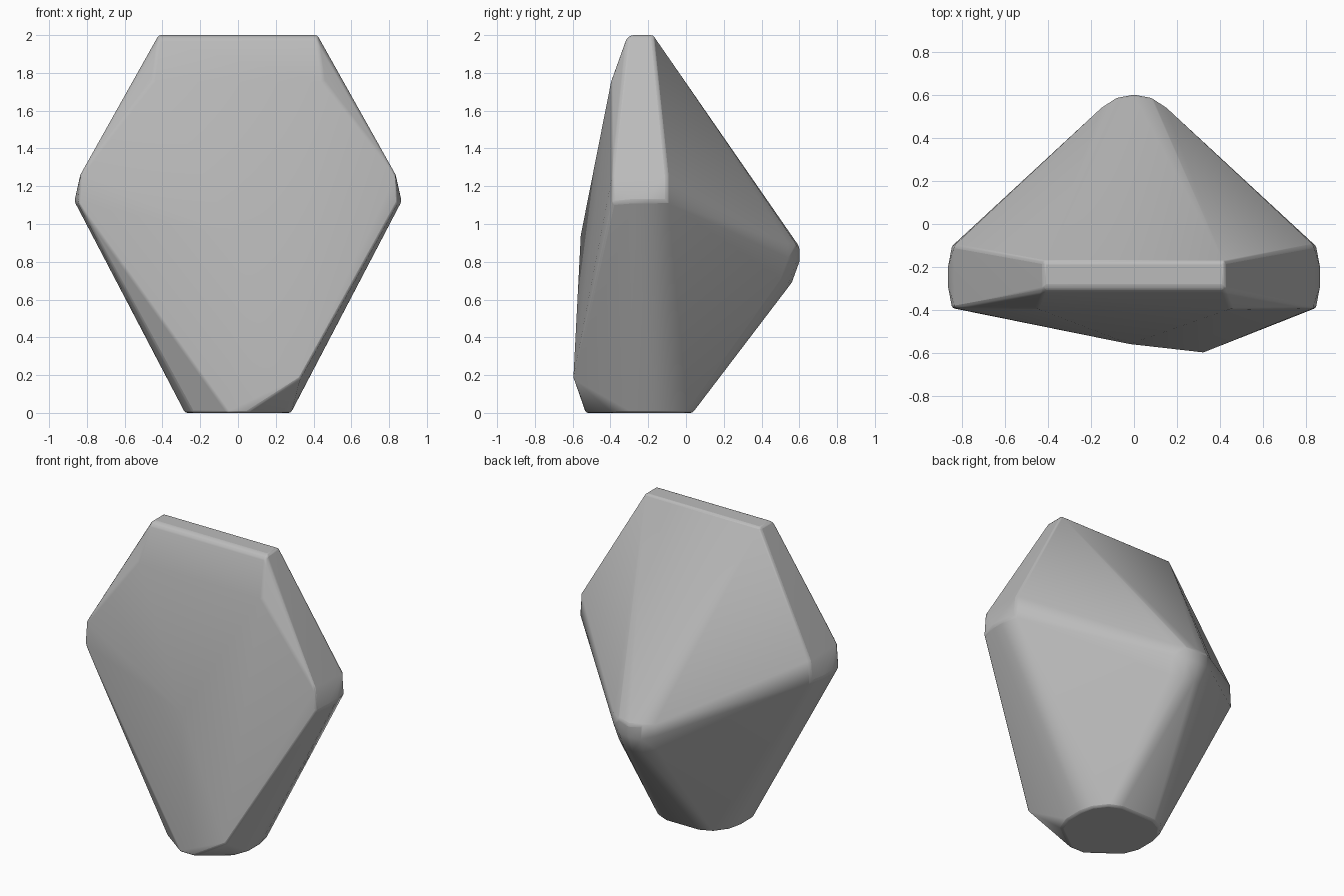
import bpy, bmesh
from math import radians

# Remove the default object
cube = bpy.data.objects.get("Cube")
if cube:
    bpy.data.objects.remove(cube, do_unlink=True)

# Stone colour
stone = bpy.data.materials.new("grey stone")
stone.use_nodes = True
GREY = (0.5, 0.5, 0.5, 1)
stone.diffuse_color = GREY
stone.node_tree.nodes["Principled BSDF"].inputs["Base Color"].default_value = GREY


def mirrored(points):
    """Each point together with its copy across x = 0."""
    return [(s * x, y, z) for x, y, z in points for s in (1, -1)]


# Narrow flat top with a softened front edge
top = mirrored([(0.42, -0.175, 2), (0.42, -0.29, 2), (0.42, -0.315, 1.98),
                (0.45, -0.395, 1.76)])

# Blunt side corners
sides = mirrored([(0.835, -0.10, 1.26), (0.835, -0.39, 1.26),
                  (0.845, -0.10, 1.12), (0.845, -0.39, 1.11),
                  (0.866, -0.21, 1.12), (0.866, -0.28, 1.12)])

# Rounded nose at the back
nose = mirrored([(0.15, 0.54, 0.9), (0.08, 0.585, 0.89), (0.15, 0.54, 0.82),
                 (0.08, 0.585, 0.8), (0.14, 0.5, 0.71), (0.07, 0.545, 0.69)])
nose += [(0, 0.6, 0.88), (0, 0.6, 0.8), (0, 0.56, 0.69)]

# Front peak and the off-centre lower corner
front = [(-0.02, -0.557, 0.94), (0.33, -0.597, 0.18)]

# Flat base outline
base = mirrored([(0.12, 0.035, 0), (0.2, 0, 0), (0.26, -0.08, 0),
                 (0.28, -0.17, 0), (0.28, -0.29, 0), (0.24, -0.39, 0),
                 (0.05, -0.53, 0)])

# Wrap the corner points into one faceted stone
bm = bmesh.new()
for point in top + sides + nose + front + base:
    bm.verts.new(point)
hull = bmesh.ops.convex_hull(bm, input=bm.verts)
loose = {v for v in hull["geom_interior"] + hull["geom_unused"]
         if isinstance(v, bmesh.types.BMVert)}
bmesh.ops.delete(bm, geom=list(loose), context="VERTS")
bmesh.ops.dissolve_limit(bm, angle_limit=radians(1), verts=bm.verts, edges=bm.edges)
bmesh.ops.recalc_face_normals(bm, faces=bm.faces)

mesh = bpy.data.meshes.new("rock")
bm.to_mesh(mesh)
bm.free()
mesh.materials.append(stone)
rock = bpy.data.objects.new("rock", mesh)
bpy.context.collection.objects.link(rock)

# Narrow bevel softens the ridges, large facets stay flat
bevel = rock.modifiers.new("soft ridges", "BEVEL")
bevel.width = 0.012
bevel.segments = 2
bevel.limit_method = "ANGLE"
bevel.angle_limit = radians(25)
weighted = rock.modifiers.new("flat facets", "WEIGHTED_NORMAL")
weighted.keep_sharp = True

bpy.context.view_layer.objects.active = rock
rock.select_set(True)
bpy.ops.object.shade_smooth_by_angle(angle=radians(30))
